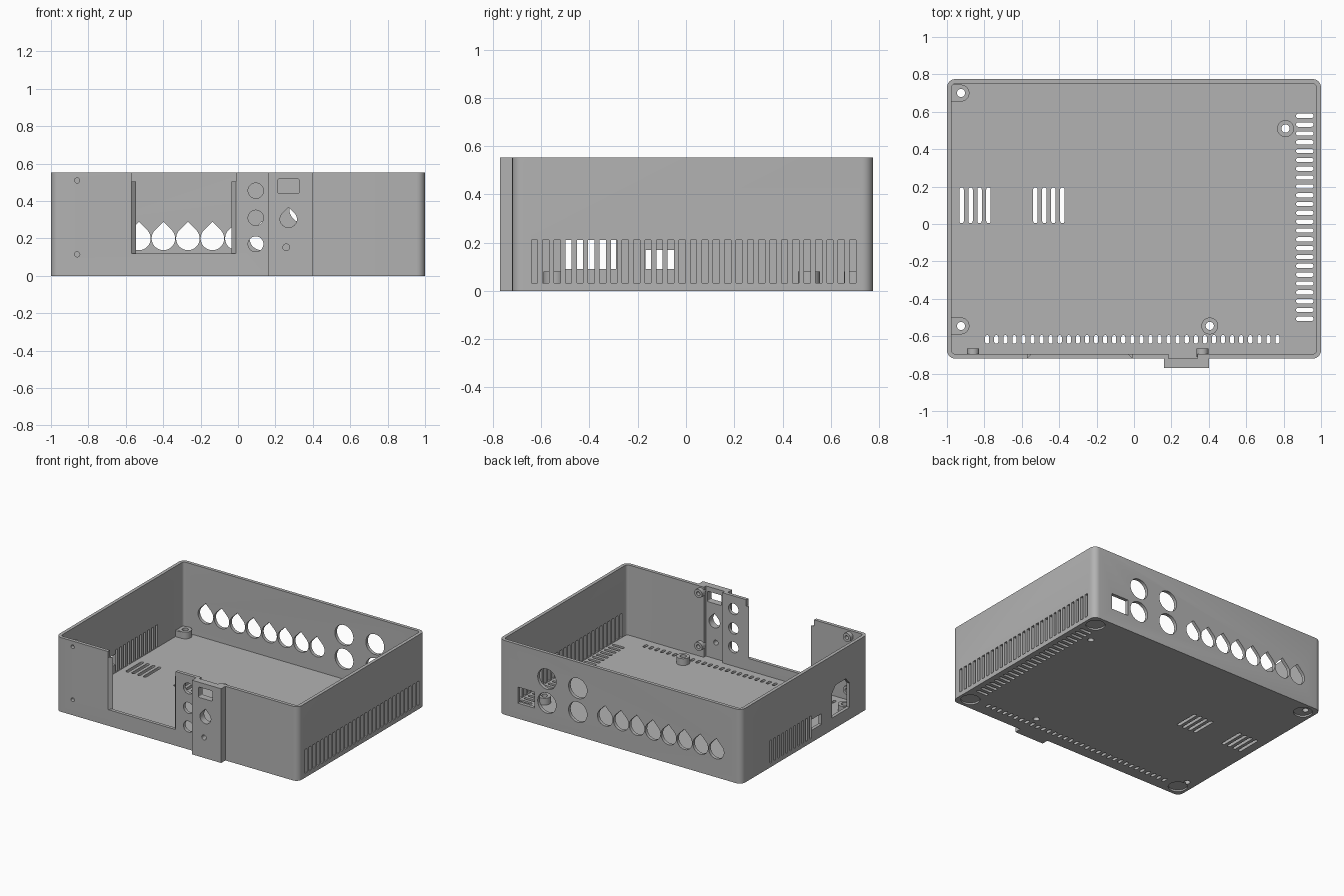
import bpy
import bmesh
import math

cube = bpy.data.objects.get("Cube")
if cube:
    bpy.data.objects.remove(cube, do_unlink=True)

# Material
grey = bpy.data.materials.new("plain grey")
grey.use_nodes = True
COLOUR = (0.45, 0.45, 0.45, 1)
grey.diffuse_color = COLOUR
grey.node_tree.nodes["Principled BSDF"].inputs["Base Color"].default_value = COLOUR


# Profiles
def rect(u0, u1, v0, v1):
    return [(u0, v0), (u1, v0), (u1, v1), (u0, v1)]


def circle(u, v, r, n=32):
    return [(u + r * math.cos(math.tau * i / n), v + r * math.sin(math.tau * i / n)) for i in range(n)]


def teardrop(u, v, r, n=24):
    arc = [math.radians(135 + 270 * i / n) for i in range(n + 1)]
    return [(u + r * math.cos(a), v + r * math.sin(a)) for a in arc] + [(u, v + r * math.sqrt(2))]


def rounded(u0, u1, v0, v1, r, n=6):
    corners = [(u1 - r, v1 - r), (u0 + r, v1 - r), (u0 + r, v0 + r), (u1 - r, v0 + r)]
    pts = []
    for k, (u, v) in enumerate(corners):
        for i in range(n + 1):
            a = math.pi / 2 * (k + i / n)
            pts.append((u + r * math.cos(a), v + r * math.sin(a)))
    return pts


def pill(u, v, w, h):
    return rounded(u - w / 2, u + w / 2, v - h / 2, v + h / 2, min(w, h) * 0.49, 4)


# Mesh builders
def part(name, axis, prisms):
    """Extrude each (profile, start, end) along the axis into one object."""
    place = {"x": lambda u, v, t: (t, u, v),
             "y": lambda u, v, t: (u, t, v),
             "z": lambda u, v, t: (u, v, t)}[axis]
    bm = bmesh.new()
    for pts, a, b in prisms:
        lo = [bm.verts.new(place(u, v, a)) for u, v in pts]
        hi = [bm.verts.new(place(u, v, b)) for u, v in pts]
        bm.faces.new(lo)
        bm.faces.new(hi)
        for i in range(len(pts)):
            j = (i + 1) % len(pts)
            bm.faces.new((lo[i], lo[j], hi[j], hi[i]))
    bmesh.ops.recalc_face_normals(bm, faces=bm.faces)
    mesh = bpy.data.meshes.new(name)
    bm.to_mesh(mesh)
    bm.free()
    mesh.materials.append(grey)
    obj = bpy.data.objects.new(name, mesh)
    bpy.context.collection.objects.link(obj)
    return obj


def cut(targets, axis, prisms):
    cutter = part("cutter", axis, prisms)
    cutter.hide_render = True
    for obj in targets:
        mod = obj.modifiers.new("cut", "BOOLEAN")
        mod.operation = "DIFFERENCE"
        mod.solver = "EXACT"
        mod.object = cutter
        bpy.context.view_layer.objects.active = obj
        bpy.ops.object.modifier_apply(modifier=mod.name)
    bpy.data.objects.remove(cutter, do_unlink=True)


FRONT, BACK, TOP = -0.72, 0.775, 0.553
WALL, FLOOR = 0.025, 0.03

# Open tray with rounded corners
case = part("case", "z", [(rounded(-1, 1, FRONT, BACK, 0.045), 0, TOP)])
cut([case], "z", [(rounded(-1 + WALL, 1 - WALL, FRONT + WALL, BACK - WALL, 0.02), FLOOR, 1)])

# Raised front block, floor posts, screw bosses and window ribs
block = part("front_block", "y", [(rect(0.16, 0.4, 0, TOP), -0.77, FRONT)])
posts_at = [(-0.925, 0.70), (-0.925, -0.545), (0.81, 0.51), (0.405, -0.545)]
posts = part("floor_posts", "z", [(circle(x, y, 0.045), FLOOR - 0.005, 0.08) for x, y in posts_at])
part_braces = part("post_braces", "z", [
    (rect(-0.985, -0.925, y - 0.045, y + 0.045), FLOOR - 0.005, 0.076) for x, y in posts_at[:2]])
boss_at = [(x, z) for x in (-0.86, 0.365) for z in (0.115, 0.51)]
bosses = part("screw_bosses", "y", [(circle(x, z, 0.032), -0.71, -0.665) for x, z in boss_at])
inner = FRONT + WALL
ribs = part("window_ribs", "z", [
    ([(x, FRONT + 0.002), (x, inner), (x + d, inner)], 0.115, 0.505)
    for x, d in ((-0.571, 0.026), (-0.009, -0.026))])

# Front window, pocket behind the block, control holes
cut([case], "y", [(rect(-0.57, -0.01, 0.12, 1), -0.8, -0.6),
                  (rect(0.185, 0.34, FLOOR, 1), -0.75, -0.68)])
cut([case], "y", [(circle(0.095, z, 0.041), -0.8, -0.6) for z in (0.17, 0.31, 0.455)])
cut([block, case], "y", [(rounded(0.213, 0.327, 0.44, 0.517, 0.008), -0.8, -0.68),
                         (teardrop(0.27, 0.303, 0.045), -0.8, -0.68),
                         (circle(0.258, 0.152, 0.018), -0.8, -0.68)])
cut([case, bosses], "y", [(circle(x, z, 0.014, 16), -0.719 if x > 0 else -0.8, -0.6)
                          for x, z in boss_at])

# Back connectors
cut([case], "y",
    [(teardrop(0.125 - 0.131 * i, 0.2, 0.063), 0.7, 0.85) for i in range(8)]
    + [(circle(x, z, 0.076), 0.7, 0.85) for x in (0.35, 0.605) for z in (0.18, 0.358)]
    + [(rect(0.705, 0.845, 0.115, 0.235), 0.7, 0.85)])

# Side vents, power inlet and switch opening
cut([case], "x", [(rect(y - 0.013, y + 0.013, 0.032, 0.21), 0.95, 1.1)
                  for y in [-0.628 + 0.0471 * i for i in range(29)]])
inlet = [(-0.5, 0.09), (-0.29, 0.09), (-0.29, 0.27), (-0.335, 0.32), (-0.455, 0.32), (-0.5, 0.27)]
cut([case], "x", [(inlet, -1.1, -0.95), (rect(-0.168, -0.05, 0.09, 0.17), -1.1, -0.95)]
    + [(rect(y - 0.01, y + 0.01, 0.032, 0.2), -1.1, -0.95)
       for y in [-0.0395 + 0.0471 * i for i in range(11)]])

# Floor vents
cut([case], "z",
    [(pill(0.913, -0.507 + 0.0472 * i, 0.094, 0.023), -0.1, 0.1) for i in range(24)]
    + [(pill(-0.785 + 0.0485 * i, -0.617, 0.022, 0.046), -0.1, 0.1) for i in range(33)]
    + [(pill(x + 0.048 * i, 0.1, 0.024, 0.192), -0.1, 0.1) for x in (-0.922, -0.527) for i in range(4)])

# Post holes and shallow foot recesses underneath
cut([case, posts, part_braces], "z", [(circle(x, y, 0.022, 20), -0.1, 0.2) for x, y in posts_at])
cut([case], "z", [(circle(x, y, 0.065), -0.1, 0.012) for x in (-0.915, 0.915) for y in (-0.63, 0.685)])

# Smooth round walls, keep edges sharp
bpy.ops.object.select_all(action="DESELECT")
for obj in (case, block, posts, part_braces, bosses, ribs):
    obj.select_set(True)
bpy.context.view_layer.objects.active = case
bpy.ops.object.shade_smooth_by_angle(angle=math.radians(30))
